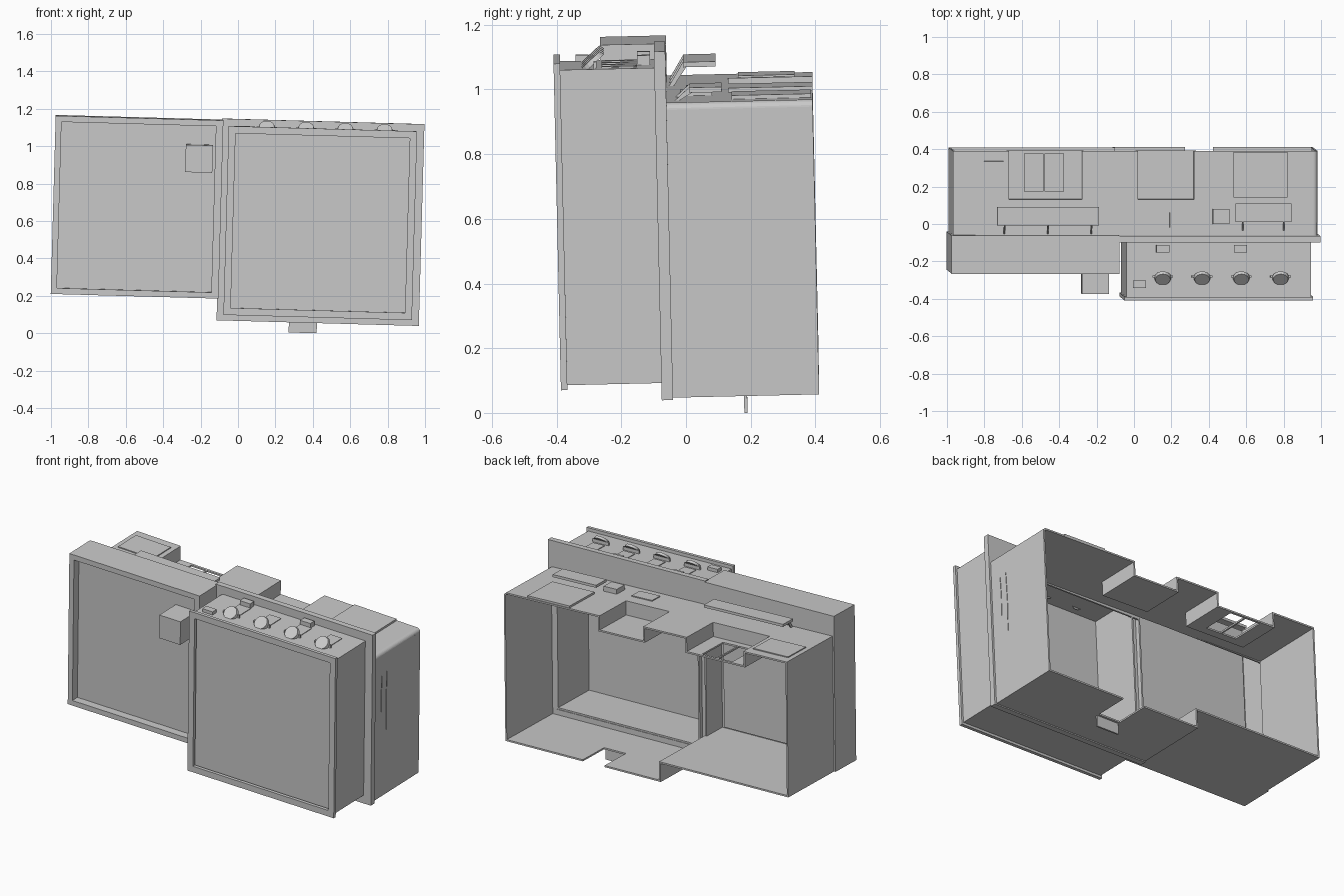
import bpy, bmesh
from math import sin, cos, pi, radians
from mathutils import Matrix, Vector

old = bpy.data.objects.get("Cube")
if old:
    bpy.data.objects.remove(old)

GREY = (0.59, 0.59, 0.59, 1)
mat = bpy.data.materials.new("plain grey")
mat.use_nodes = True
mat.diffuse_color = GREY
mat.node_tree.nodes["Principled BSDF"].inputs["Base Color"].default_value = GREY

# The whole assembly leans slightly about its middle
pivot = Vector((0, 0, 0.6))
LEAN = (Matrix.Translation(pivot) @ Matrix.Rotation(radians(1.6), 4, 'Y')
        @ Matrix.Rotation(radians(1.3), 4, 'X') @ Matrix.Translation(-pivot))
# The roof also falls gently towards +x
FALL = Matrix.Identity(4)
FALL[2][0] = -0.016
frame = LEAN
T = 0.01  # sheet thickness


def finish(name, bm):
    bmesh.ops.recalc_face_normals(bm, faces=bm.faces)
    bm.transform(frame)
    me = bpy.data.meshes.new(name)
    bm.to_mesh(me)
    bm.free()
    me.materials.append(mat)
    ob = bpy.data.objects.new(name, me)
    bpy.context.collection.objects.link(ob)
    return ob


def add_box(bm, x0, x1, y0, y1, z0, z1):
    m = (Matrix.Translation(((x0 + x1) / 2, (y0 + y1) / 2, (z0 + z1) / 2))
         @ Matrix.Diagonal((x1 - x0, y1 - y0, z1 - z0, 1)))
    bmesh.ops.create_cube(bm, size=1, matrix=m)


def boxes(name, *parts):
    bm = bmesh.new()
    for p in parts:
        add_box(bm, *p)
    return finish(name, bm)


def ring(x0, x1, y0, y1, z0, z1, w):
    """Four walls of width w round an opening that faces the front."""
    return [(x0, x1, y0, y1, z1 - w, z1), (x0, x1, y0, y1, z0, z0 + w),
            (x0, x0 + w, y0, y1, z0 + w, z1 - w), (x1 - w, x1, y0, y1, z0 + w, z1 - w)]


def extrude(name, points, axis, a, b):
    """Sweep a closed outline along x (points are y,z) or y (points are x,z)."""
    bm = bmesh.new()

    def place(p, t):
        return (t, p[0], p[1]) if axis == 'X' else (p[0], t, p[1])
    face = bm.faces.new([bm.verts.new(place(p, a)) for p in points])
    out = bmesh.ops.extrude_face_region(bm, geom=[face])
    d = Vector(place((0, 0), b - a))
    bmesh.ops.translate(bm, vec=d, verts=[v for v in out["geom"] if isinstance(v, bmesh.types.BMVert)])
    return finish(name, bm)


# Shallow front case with recessed panel and button
boxes("shallow_case_walls", *ring(-0.99, -0.093, -0.254, -0.05, 0.188, 1.141, T))
boxes("shallow_case_rim", *ring(-0.99, -0.10, -0.254, -0.205, 0.188, 1.141, 0.032))
boxes("shallow_case_panel", (-0.97, -0.12, -0.205, -0.197, 0.205, 1.125))
boxes("panel_button", (-0.29, -0.145, -0.366, -0.2, 0.862, 1.008))

# Deep front case with a raised lip
boxes("deep_case_walls", *ring(-0.055, 0.932, -0.39, -0.052, 0.12, 1.095, T))
boxes("deep_case_lip", *ring(-0.064, 0.944, -0.398, -0.378, 0.105, 1.115, 0.038))
boxes("deep_case_panel", (-0.045, 0.922, -0.366, -0.356, 0.13, 1.085))

# Mounting flange round the deep case, closed down to the roof
boxes("flange", (-0.10, 0.982, -0.087, -0.052, 1.097, 1.147),
      (-0.10, 0.982, -0.087, -0.052, 0.068, 0.118),
      (0.932, 0.982, -0.087, -0.052, 0.118, 1.097),
      (-0.10, -0.05, -0.087, -0.077, 0.118, 1.097))
boxes("flange_back_plate", (-0.10, 0.95, -0.062, -0.052, 0.975, 1.10))
boxes("shelf_back_plate", (-0.98, -0.10, -0.06, -0.05, 1.0, 1.141))

# Rear housing: sides, step, and floors
TOP, BACK, R = 1.002, 0.40, 0.022
boxes("housing_left_side", (-0.98, -0.97, -0.055, BACK, 0.19, TOP + 0.015))
boxes("housing_right_side", (0.96, 0.97, -0.055, BACK, 0.078, TOP - R - 0.015))
boxes("housing_step", (-0.10, -0.09, -0.055, BACK, 0.078, 0.198))
boxes("housing_upper_floor", (-0.98, -0.09, -0.055, BACK, 0.188, 0.198))
boxes("housing_lower_floor", (-0.10, 0.97, -0.055, 0.19, 0.075, 0.085),
      (-0.10, 0.287, 0.19, BACK, 0.075, 0.085), (0.437, 0.97, 0.19, BACK, 0.075, 0.085))

# Tab under the floor, and slits on the right side
boxes("floor_tab", (0.287, 0.437, 0.167, 0.177, 0.008, 0.08))
for y, z0, z1 in ((0.024, 0.6, 0.84), (0.073, 0.48, 0.85)):
    mid = (z0 + z1) / 2
    extrude("side_slit", [(y - 0.004, mid), (y, z0), (y + 0.004, mid), (y, z1)], 'X', 0.965, 0.973)

# Control dials along the top of the deep case
DECK = 1.095
for i in range(4):
    x = 0.14 + 0.21 * i
    bm = bmesh.new()
    tilt = Matrix.Translation((x, -0.28, DECK + 0.018)) @ Matrix.Rotation(radians(42), 4, 'X')
    bmesh.ops.create_cone(bm, cap_ends=True, segments=20, radius1=0.045, radius2=0.04,
                          depth=0.016, matrix=tilt)
    add_box(bm, x - 0.055, x + 0.055, -0.275, -0.265, DECK, DECK + 0.02)
    finish(f"dial_{i + 1}", bm)
    boxes(f"dial_plate_{i + 1}", (x - 0.04, x + 0.04, -0.25, -0.14, DECK, DECK + 0.004))
boxes("deck_blocks", (-0.02, 0.05, -0.33, -0.29, DECK, DECK + 0.02),
      *[(x, x + 0.07, -0.14, -0.1, DECK, DECK + 0.03) for x in (0.105, 0.52)])

# Sloping roof with a rounded edge and two sunken pockets that open to the rear
frame = LEAN @ FALL
arc = [i * pi / 12 for i in range(7)]
cx, cz = 0.97 - R, TOP - R
corner = [(cx + R * cos(a), cz + R * sin(a)) for a in arc]
corner += [(cx + (R - T) * cos(a), cz + (R - T) * sin(a)) for a in reversed(arc)]
extrude("housing_round_corner", corner, 'Y', -0.055, BACK)
boxes("housing_roof", (-0.98, cx, -0.055, 0.14, TOP - T, TOP),
      *[(a, b, 0.14, BACK, TOP - T, TOP) for a, b in ((-0.98, -0.68), (-0.29, 0.01), (0.31, cx))])
FLOOR = 0.905
for x0, x1, label in ((-0.68, -0.29, "left"), (0.01, 0.31, "right")):
    boxes(label + "_pocket_walls",
          (x0 - T, x0, 0.13, BACK, FLOOR, TOP), (x1, x1 + T, 0.13, BACK, FLOOR, TOP),
          (x0, x1, 0.13, 0.14, FLOOR, TOP))
boxes("right_pocket_floor", (0.01, 0.31, 0.14, BACK, FLOOR, FLOOR + T))
boxes("left_pocket_floor", (-0.68, -0.29, 0.14, 0.18, FLOOR, FLOOR + T),
      (-0.68, -0.29, 0.385, BACK, FLOOR, FLOOR + T),
      *[(a, b, 0.18, 0.385, FLOOR, FLOOR + T)
        for a, b in ((-0.68, -0.595), (-0.495, -0.485), (-0.385, -0.29))])

# Thin plates and small blocks on the roof
boxes("roof_left_plate", (-0.95, -0.71, 0.17, 0.345, TOP, TOP + 0.006))
boxes("roof_right_plate", (0.52, 0.81, 0.15, 0.395, TOP, TOP + 0.012))
boxes("roof_label_plate", (0.18, 0.32, -0.01, 0.07, TOP, TOP + 0.006))
boxes("roof_block", (0.41, 0.50, 0.01, 0.09, TOP, TOP + 0.03))


# Raised flaps: flat tongue with sloping struts
def flap(name, x0, x1, y, z, struts):
    boxes(name + "_tongue", (x0, x1, y, y + 0.1, z - 0.016, z))
    for i in range(struts):
        x = x0 + 0.04 + (x1 - x0 - 0.08) * i / (struts - 1)
        outline = [(y - 0.045, TOP), (y - 0.03, TOP), (y + 0.01, z - 0.016), (y, z)]
        extrude(f"{name}_strut_{i + 1}", outline, 'X', x - 0.004, x + 0.004)


flap("long_flap", -0.745, -0.2, 0.002, 1.076, 3)
flap("short_flap", 0.53, 0.83, 0.02, 1.042, 2)
